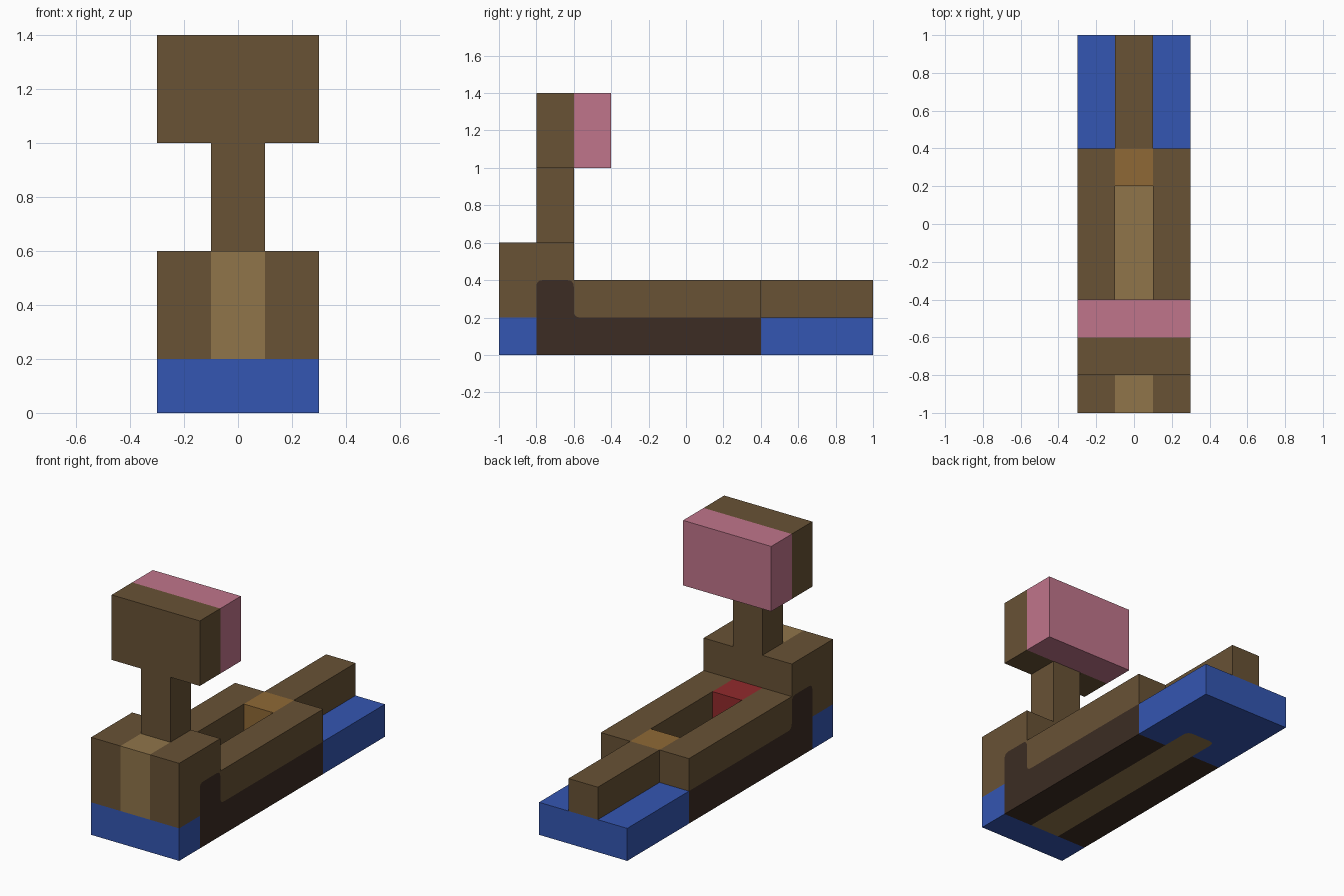
import bpy, bmesh
from mathutils import Vector

cube = bpy.data.objects.get("Cube")
if cube:
    bpy.data.objects.remove(cube, do_unlink=True)


def material(name, rgb):
    # Convert 8-bit display values to linear
    lin = [((c / 255 + 0.055) / 1.055) ** 2.4 for c in rgb] + [1]
    m = bpy.data.materials.new(name)
    m.use_nodes = True
    m.diffuse_color = lin
    m.node_tree.nodes["Principled BSDF"].inputs["Base Color"].default_value = lin
    return m


brown = material("brown", (104, 82, 53))
tan = material("tan", (144, 117, 74))
dark = material("dark_brown", (60, 44, 35))
blue = material("blue", (52, 86, 178))
pink = material("pink", (192, 117, 139))
orange = material("orange", (143, 105, 54))
red = material("red", (146, 42, 44))


def prism(name, outline, place, lo, hi, mat):
    """Extrude an outline; place(u, v, w) maps it into space."""
    bm = bmesh.new()
    ends = [[bm.verts.new(place(u, v, w)) for u, v in outline] for w in (lo, hi)]
    for ring in ends:
        bm.faces.new(ring)
    n = len(outline)
    for i in range(n):
        j = (i + 1) % n
        bm.faces.new((ends[0][i], ends[0][j], ends[1][j], ends[1][i]))
    bmesh.ops.recalc_face_normals(bm, faces=bm.faces)
    mesh = bpy.data.meshes.new(name)
    bm.to_mesh(mesh)
    bm.free()
    mesh.materials.append(mat)
    obj = bpy.data.objects.new(name, mesh)
    bpy.context.scene.collection.objects.link(obj)


def along_x(u, v, w):
    return (w, u, v)


def along_z(u, v, w):
    return (u, v, w)


def block(name, half_width, y0, y1, z0, z1, mat):
    outline = [(y0, z0), (y1, z0), (y1, z1), (y0, z1)]
    prism(name, outline, along_x, -half_width, half_width, mat)


def rounded(points, r, steps=4):
    """Round the inner corners of an open path."""
    path = [points[0]]
    for a, b, c in zip(points, points[1:], points[2:]):
        a, b, c = Vector(a), Vector(b), Vector(c)
        p, q = b + (a - b).normalized() * r, b + (c - b).normalized() * r
        for i in range(steps + 1):
            t = i / steps
            path.append(tuple(p * (1 - t) ** 2 + b * 2 * t * (1 - t) + q * t * t))
    return path + [points[-1]]


W, C = 0.3, 0.1  # half widths of the body and of its centre column

# Base: front block, and rear slab notched around the tan tongue
block("front_base", W, -1, -0.8, 0, 0.2, blue)
tip = rounded([(-C, 0.4), (-C, 0.6), (C, 0.6), (C, 0.4)], 0.04)
prism("rear_base", [(-W, 0.4)] + tip + [(W, 0.4), (W, 1), (-W, 1)],
      along_z, 0, 0.2, blue)
prism("channel_floor", [(-C, -0.8)] + tip + [(C, -0.8)], along_z, 0, 0.2, tan)

# Sides: dark lower panel with a riser, and the brown wall fitted over it
seam = rounded([(-0.8, 0.2), (-0.8, 0.4), (-0.6, 0.4), (-0.6, 0.2), (0.4, 0.2)], 0.035)
lower = [(-0.8, 0)] + seam + [(0.4, 0)]
upper = [(-1, 0.2)] + seam + [(0.4, 0.4), (-0.6, 0.4), (-0.6, 0.6), (-1, 0.6)]
for side, lo, hi in (("right", -W, -C), ("left", C, W)):
    prism(side + "_lower_side", lower, along_x, lo, hi, dark)
    prism(side + "_wall", upper, along_x, lo, hi, brown)

# Centre column pieces
block("front_stripe", C, -1, -0.8, 0.2, 0.6, tan)
block("neck", C, -0.8, -0.6, 0.2, 1, brown)
block("red_block", C, -0.6, -0.4, 0.2, 0.4, red)
block("orange_block", C, 0.2, 0.4, 0.2, 0.4, orange)
block("rear_rail", C, 0.4, 1, 0.2, 0.4, brown)

# Head
block("head_front", W, -0.8, -0.6, 1, 1.4, brown)
block("head_back", W, -0.6, -0.4, 1, 1.4, pink)
